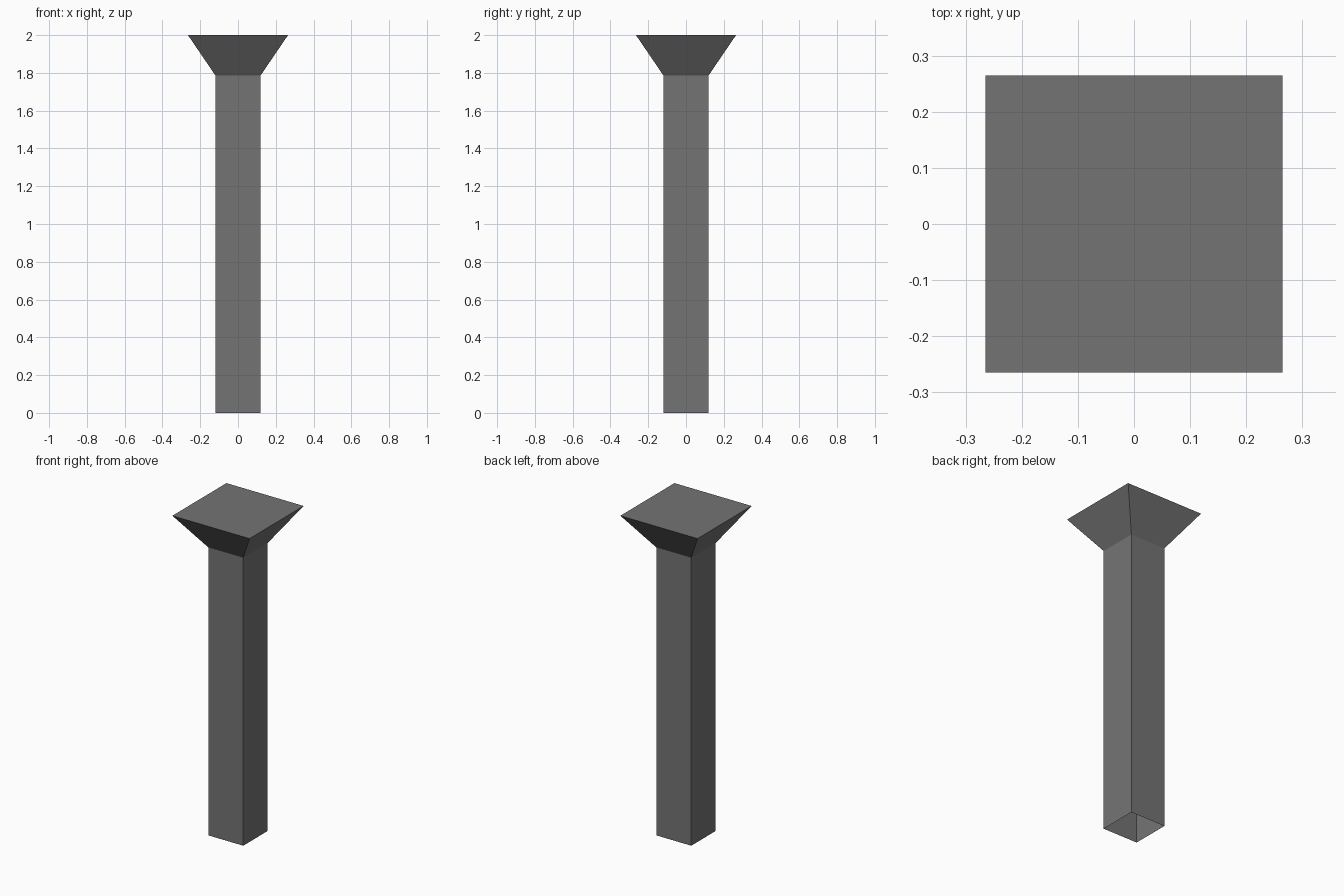
import bpy
import bmesh
from math import pi, sqrt
from mathutils import Matrix

if "Cube" in bpy.data.objects:
    bpy.data.objects.remove(bpy.data.objects["Cube"])

SHAFT_HALF, CAP_HALF = 0.12, 0.265
NECK_Z, TOP_Z = 1.787, 2.0

# Dark grey finish
dark_grey = bpy.data.materials.new("dark_grey")
dark_grey.diffuse_color = (0.175, 0.175, 0.175, 1)
dark_grey.use_nodes = True
dark_grey.node_tree.nodes["Principled BSDF"].inputs["Base Color"].default_value = dark_grey.diffuse_color


def square_frustum(name, z0, z1, half0, half1, top_closed):
    """Four-sided tube from z0 to z1, open below, optionally closed on top."""
    bm = bmesh.new()
    # Turned 45 degrees so the sides face the axes
    place = Matrix.Translation((0, 0, (z0 + z1) / 2)) @ Matrix.Rotation(pi / 4, 4, 'Z')
    bmesh.ops.create_cone(bm, segments=4, cap_ends=True, depth=z1 - z0,
                          radius1=half0 * sqrt(2), radius2=half1 * sqrt(2))
    # Make sure a corner lies on the x or y axis before turning
    corner = bm.verts[:][0].co
    if abs(corner.x * corner.y) > 1e-4:
        place = Matrix.Translation((0, 0, (z0 + z1) / 2))
    bmesh.ops.transform(bm, matrix=place, verts=bm.verts)
    bm.normal_update()
    unwanted = [f for f in bm.faces
                if f.normal.z < -0.99 or (f.normal.z > 0.99 and not top_closed)]
    bmesh.ops.delete(bm, geom=unwanted, context='FACES_ONLY')
    mesh = bpy.data.meshes.new(name)
    bm.to_mesh(mesh)
    bm.free()
    mesh.materials.append(dark_grey)
    obj = bpy.data.objects.new(name, mesh)
    bpy.context.collection.objects.link(obj)
    return obj


# Straight square shaft, hollow and open at the foot
square_frustum("column_shaft", 0, NECK_Z, SHAFT_HALF, SHAFT_HALF, False)

# Flared capital with a flat top
square_frustum("column_capital", NECK_Z, TOP_Z, SHAFT_HALF, CAP_HALF, True)
